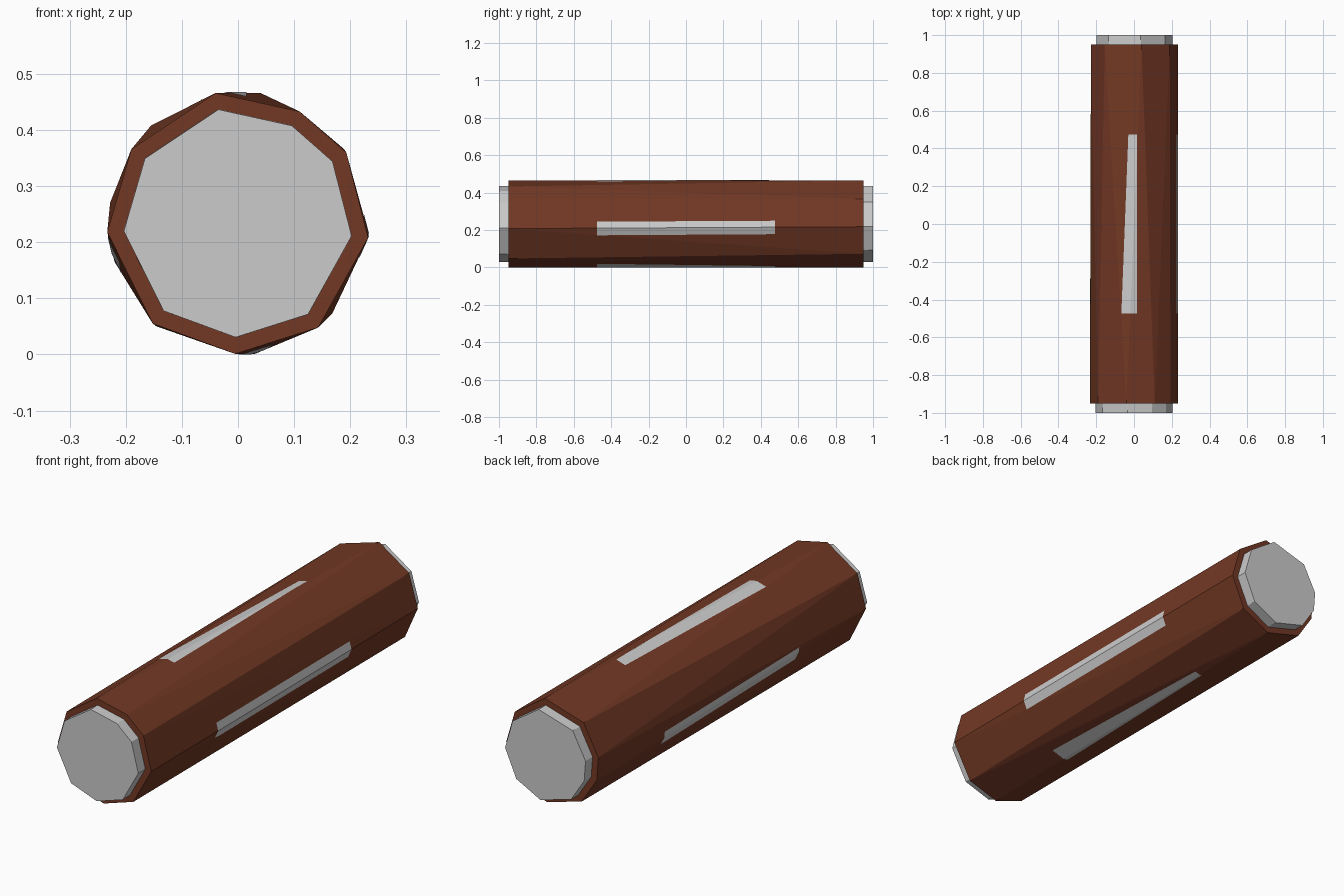
import bpy, bmesh
from mathutils import Vector

if "Cube" in bpy.data.objects:
    bpy.data.objects.remove(bpy.data.objects["Cube"])

CZ = 0.234  # height of the log axis
FRONT = [(-.04, .466), (.11, .433), (.193, .36), (.232, .208), (.143, .048),
         (-.005, .001), (-.152, .055), (-.233, .218), (-.19, .366)]
BACK = [(-.155, .408), (.04, .466), (.189, .366), (.232, .218), (.168, .073),
        (.03, .001), (-.145, .05), (-.22, .165), (-.228, .27)]


def log_bm(scale, half):
    """Irregular nine-sided log, slightly twisted from front to back."""
    bm = bmesh.new()
    for ring, y in ((FRONT, -half), (BACK, half)):
        for x, z in ring:
            bm.verts.new((x * scale, y, CZ + (z - CZ) * scale))
    bmesh.ops.convex_hull(bm, input=bm.verts[:])
    bmesh.ops.dissolve_limit(bm, angle_limit=0.001, verts=bm.verts[:], edges=bm.edges[:])
    bmesh.ops.recalc_face_normals(bm, faces=bm.faces[:])
    return bm


def finish(bm, name, mat=None):
    me = bpy.data.meshes.new(name)
    bm.to_mesh(me)
    bm.free()
    ob = bpy.data.objects.new(name, me)
    bpy.context.collection.objects.link(ob)
    if mat:
        me.materials.append(mat)
    return ob


def keep(bm, co, no):
    """Cut by a plane and keep the side the normal points to."""
    bmesh.ops.bisect_plane(bm, geom=bm.verts[:] + bm.edges[:] + bm.faces[:],
                           plane_co=co, plane_no=no, clear_inner=True)


def strip(name, side, front, back):
    """Bare strip lying on the bark; front/back are its limits at each end."""
    side = Vector(side)
    bm = log_bm(1.0, 0.95)
    keep(bm, (0, 0, CZ), side)
    keep(bm, (0, -.475, 0), (0, 1, 0))
    keep(bm, (0, .475, 0), (0, -1, 0))
    across = Vector((1, 0, 0)) if side.z else Vector((0, 0, 1))
    for i, sign in ((0, 1), (1, -1)):
        a = across * front[i] + Vector((0, -.475, 0))
        b = across * back[i] + Vector((0, .475, 0))
        no = (b - a).cross(side)
        if no.dot(across) * sign < 0:
            no = -no
        keep(bm, a, no)
    bmesh.ops.translate(bm, verts=bm.verts[:], vec=side * 0.0015)
    finish(bm, name)


brown = bpy.data.materials.new("bark_brown")
brown.diffuse_color = (0.17, 0.04, 0.018, 1)
brown.use_nodes = True
brown.node_tree.nodes["Principled BSDF"].inputs["Base Color"].default_value = brown.diffuse_color

# Bark and the grey wood core showing at both ends
finish(log_bm(1.0, 0.95), "bark", brown)
finish(log_bm(0.873, 1.0), "wood_core")

# Bare wood strips on four sides
strip("top_strip", (0, 0, 1), (-.067, .015), (-.03, .015))
strip("right_strip", (1, 0, 0), (.172, .245), (.178, .25))
strip("left_strip", (-1, 0, 0), (.165, .225), (.145, .205))
strip("bottom_strip", (0, 0, -1), (-.02, .068), (.01, .047))
